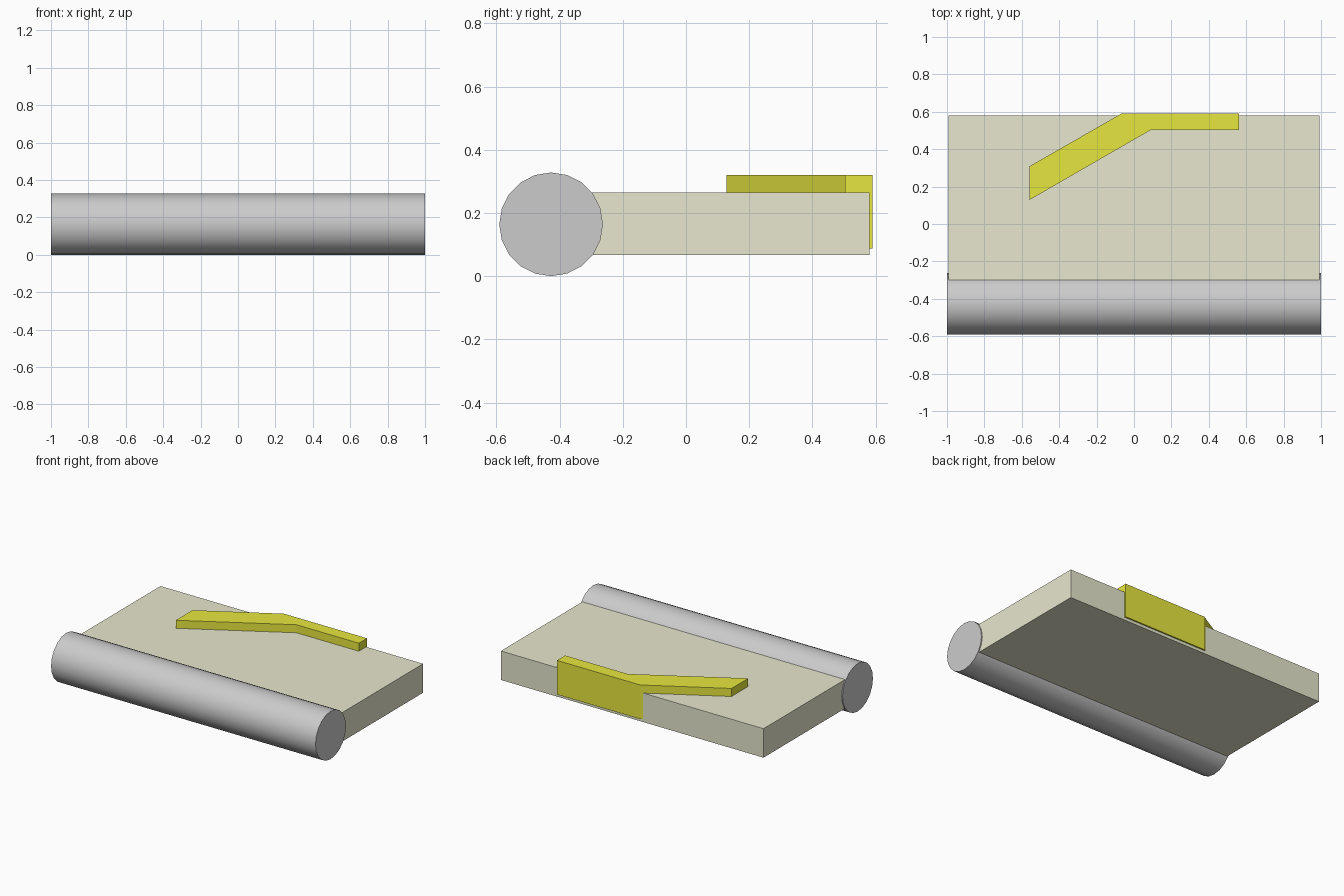
import bpy, bmesh, math

if "Cube" in bpy.data.objects:
    bpy.data.objects.remove(bpy.data.objects["Cube"])


def material(name, rgb):
    m = bpy.data.materials.new(name)
    m.diffuse_color = (*rgb, 1)
    m.use_nodes = True
    m.node_tree.nodes["Principled BSDF"].inputs["Base Color"].default_value = m.diffuse_color
    return m


def prism(name, outline, z0, z1, mat):
    """Extrude a flat xy outline from z0 up to z1."""
    bm = bmesh.new()
    face = bm.faces.new([bm.verts.new((x, y, z0)) for x, y in outline])
    up = bmesh.ops.extrude_face_region(bm, geom=[face])["geom"]
    bmesh.ops.translate(bm, vec=(0, 0, z1 - z0),
                        verts=[v for v in up if isinstance(v, bmesh.types.BMVert)])
    bmesh.ops.recalc_face_normals(bm, faces=bm.faces)
    mesh = bpy.data.meshes.new(name)
    bm.to_mesh(mesh)
    bm.free()
    mesh.materials.append(mat)
    ob = bpy.data.objects.new(name, mesh)
    bpy.context.collection.objects.link(ob)
    return ob


# Grey roller along the front edge
bpy.ops.mesh.primitive_cylinder_add(vertices=20, radius=0.164, depth=2,
                                    location=(0, -0.427, 0.164),
                                    rotation=(0, math.pi / 2, 0))
bpy.context.object.name = "front_roller"
bpy.ops.object.shade_smooth_by_angle(angle=math.radians(30))

# Flat slab, running into the roller
prism("slab", [(-0.993, -0.427), (0.993, -0.427), (0.993, 0.581), (-0.993, 0.581)],
      0.067, 0.265, material("cream", (0.8, 0.8, 0.62)))

# Bent yellow strip, sunk into the slab and wrapping over its back edge
prism("bent_strip", [(-0.56, 0.128), (0.09, 0.503), (0.562, 0.503),
                     (0.562, 0.591), (-0.066, 0.591), (-0.56, 0.308)],
      0.087, 0.32, material("yellow", (0.8, 0.8, 0.05)))
